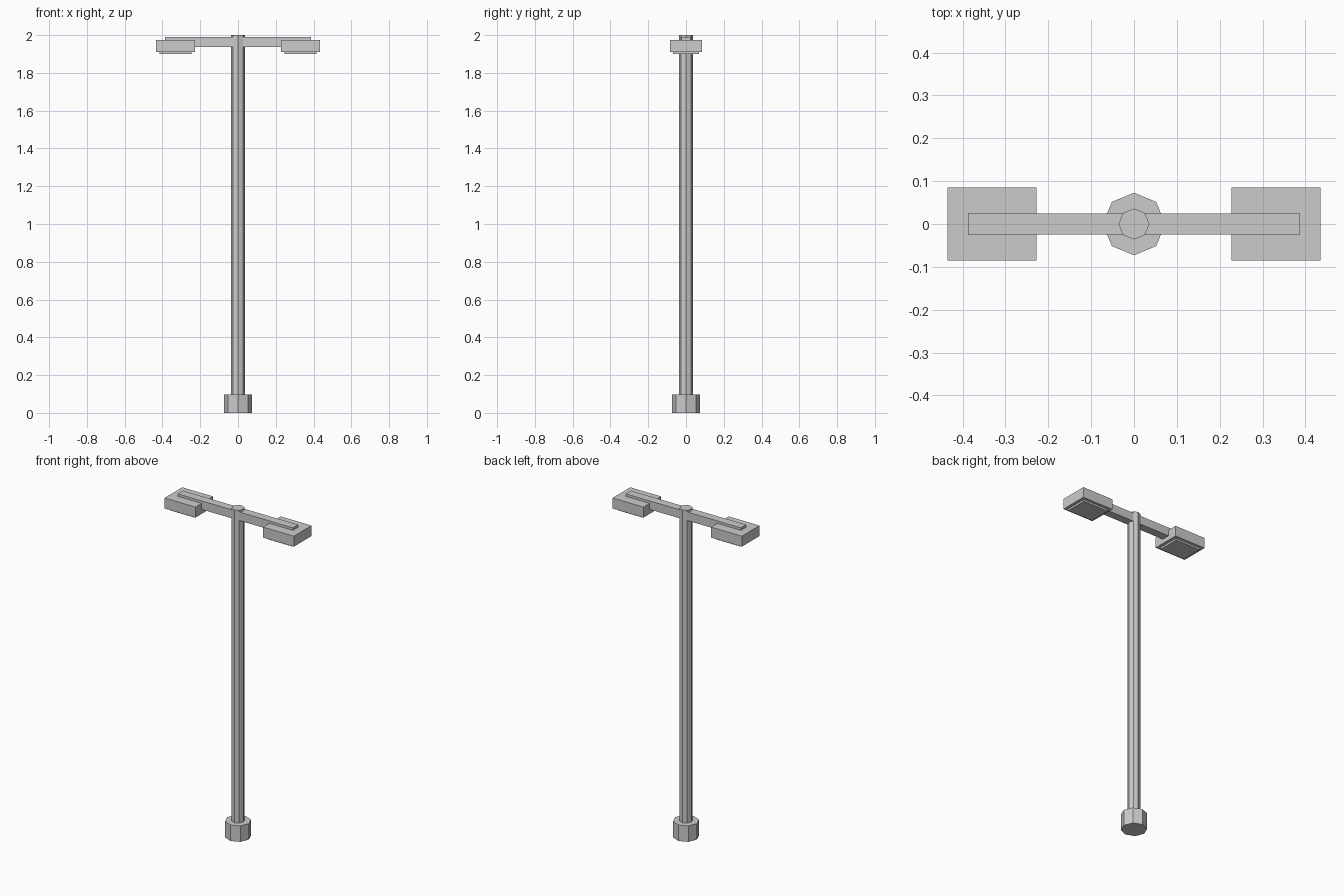
import bpy
from math import pi

if "Cube" in bpy.data.objects:
    bpy.data.objects.remove(bpy.data.objects["Cube"])


def octagon(name, radius, z0, z1):
    bpy.ops.mesh.primitive_cylinder_add(vertices=8, radius=radius, depth=z1 - z0,
                                        location=(0, 0, (z0 + z1) / 2))
    bpy.context.object.name = name


def box(name, x0, x1, half_y, z0, z1):
    bpy.ops.mesh.primitive_cube_add(size=1, location=((x0 + x1) / 2, 0, (z0 + z1) / 2))
    ob = bpy.context.object
    ob.name = name
    ob.scale = (x1 - x0, 2 * half_y, z1 - z0)
    bpy.ops.object.transform_apply(location=True, rotation=False, scale=True)
    return ob


def mirror_x(ob):
    ob.modifiers.new("Mirror", 'MIRROR').use_mirror_merge = False


# Base and post
octagon("base_collar", 0.073, 0, 0.097)
octagon("post", 0.036, 0.097, 2.0)

# Crossarm
box("crossarm", -0.387, 0.387, 0.025, 1.938, 1.99)

# Lamp heads with lenses underneath, mirrored to the other side
mirror_x(box("lamp_heads", 0.227, 0.435, 0.085, 1.911, 1.975))
mirror_x(box("lamp_lenses", 0.246, 0.416, 0.068, 1.9, 1.911))
